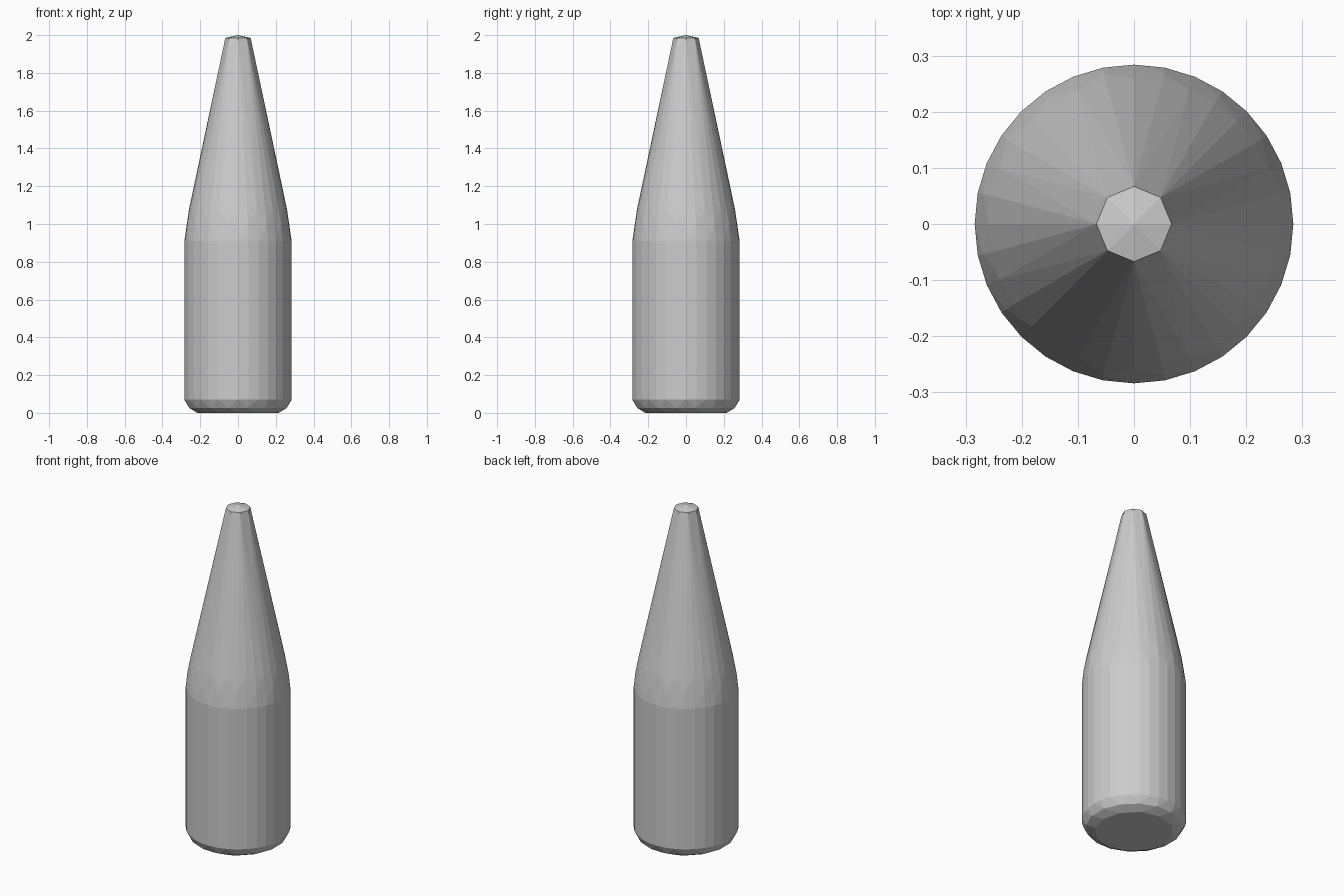
import bpy, bmesh, math

cube = bpy.data.objects.get("Cube")
if cube:
    bpy.data.objects.remove(cube)

# Plain grey finish
GREY = (0.6, 0.6, 0.6, 1)
mat = bpy.data.materials.new("plain_grey")
mat.use_nodes = True
mat.diffuse_color = GREY
mat.node_tree.nodes["Principled BSDF"].inputs["Base Color"].default_value = GREY

# Rings from base to tip: height, radius, sides, turn in half steps
RINGS = [
    (0.0, 0.215, 12, 0),     # flat underside
    (0.025, 0.262, 16, 1),   # faceted base edge
    (0.07, 0.284, 32, 0),    # foot of the straight wall
    (0.91, 0.284, 32, 0),    # top of the straight wall
    (1.0, 0.274, 16, 1),     # rounded shoulder
    (1.08, 0.259, 32, 0),    # start of the long taper
    (1.985, 0.067, 8, 0),    # blunt tip
]

# The body is convex, so the hull of the rings gives its facets
bm = bmesh.new()
for z, radius, sides, turn in RINGS:
    for i in range(sides):
        a = math.tau * (i + turn / 2) / sides
        bm.verts.new((radius * math.cos(a), radius * math.sin(a), z))
bm.verts.new((0, 0, 2))
hull = bmesh.ops.convex_hull(bm, input=bm.verts[:], use_existing_faces=False)
spare = {g for g in hull["geom_interior"] + hull["geom_unused"]
         if isinstance(g, bmesh.types.BMVert)}
bmesh.ops.delete(bm, geom=list(spare), context="VERTS")

# Merge flat areas and keep normals outward
bmesh.ops.dissolve_limit(bm, angle_limit=math.radians(0.5),
                         verts=bm.verts[:], edges=bm.edges[:])
bmesh.ops.recalc_face_normals(bm, faces=bm.faces[:])

mesh = bpy.data.meshes.new("tapered_body")
bm.to_mesh(mesh)
bm.free()
mesh.materials.append(mat)
body = bpy.data.objects.new("tapered_body", mesh)
bpy.context.collection.objects.link(body)
